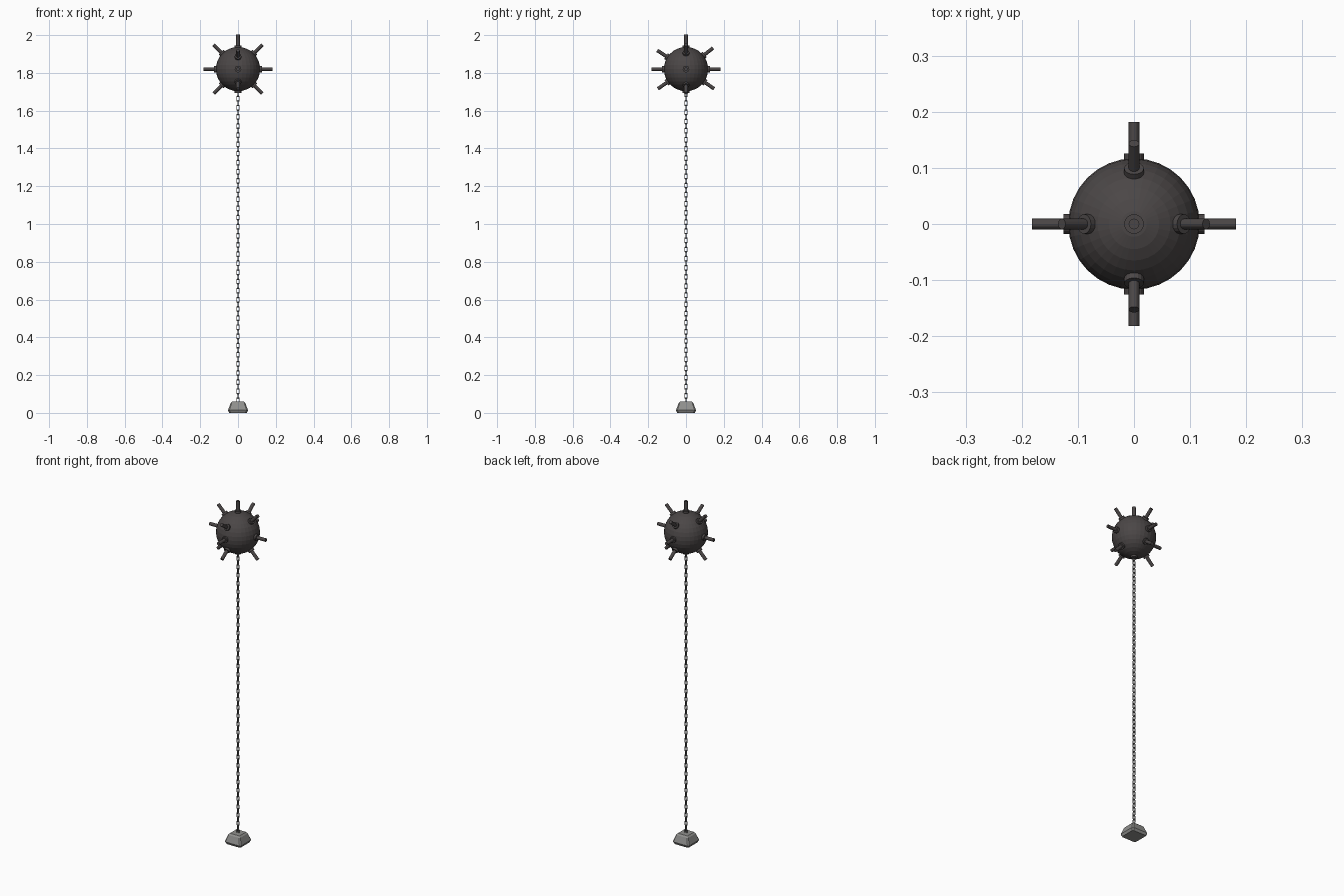
import bpy, bmesh
from math import radians, sin, cos, pi
from mathutils import Vector, Matrix

if "Cube" in bpy.data.objects:
    bpy.data.objects.remove(bpy.data.objects["Cube"])

C = Vector((0, 0, 1.82))
R = 0.117


def material(name, rgb):
    m = bpy.data.materials.new(name)
    m.diffuse_color = (*rgb, 1)
    m.use_nodes = True
    m.node_tree.nodes["Principled BSDF"].inputs["Base Color"].default_value = m.diffuse_color
    return m


dark = material("dark_iron", (0.07, 0.062, 0.062))
steel = material("chain_steel", (0.13, 0.13, 0.13))
stone = material("weight_grey", (0.28, 0.28, 0.27))


def make(name, bm, mat):
    bmesh.ops.recalc_face_normals(bm, faces=bm.faces)
    me = bpy.data.meshes.new(name)
    bm.to_mesh(me)
    bm.free()
    me.materials.append(mat)
    ob = bpy.data.objects.new(name, me)
    bpy.context.collection.objects.link(ob)
    return ob


def rod(bm, d, r, a, b, seg=12):
    # cylinder along direction d from the ball centre, between distances a and b
    d = d.normalized()
    m = Matrix.Translation(C + d * (a + b) / 2) @ d.to_track_quat('Z', 'Y').to_matrix().to_4x4()
    bmesh.ops.create_cone(bm, cap_ends=True, segments=seg, radius1=r, radius2=r,
                          depth=b - a, matrix=m)


# ball
bm = bmesh.new()
bmesh.ops.create_uvsphere(bm, u_segments=32, v_segments=16, radius=R,
                          matrix=Matrix.Translation(C))
make("ball", bm, dark)

# horns with collars: top, equator, and tilted pairs above and below
dirs = [Vector((0, 0, 1))]
for s in (-1, 1):
    dirs += [Vector((s, 0, 0)), Vector((0, s, 0))]
    for t in (-1, 1):
        dirs.append(Vector((s, 0, t)))
for s, e in ((-1, 33), (-1, -35), (1, 38), (1, -35)):
    dirs.append(Vector((0, s * cos(radians(e)), sin(radians(e)))))

horns, collars = bmesh.new(), bmesh.new()
for d in dirs:
    rod(horns, d, 0.0095, 0.10, 0.182)
    rod(collars, d, 0.0175, 0.10, 0.126, 16)
# chain mount under the ball
rod(collars, Vector((0, 0, -1)), 0.0175, 0.10, 0.126, 16)
make("horns", horns, dark)
make("horn_collars", collars, dark)


# chain of alternating oval links
def link(bm, z, turned, w=0.0068, h=0.0145, r=0.0026, n=12, k=6):
    rings = []
    for i in range(n):
        a = 2 * pi * (i + 0.5) / n
        out = Vector((cos(a), 0, sin(a)))
        mid = out * w + Vector((0, 0, (h - w) * (1 if sin(a) > 0 else -1)))
        ring = []
        for j in range(k):
            b = 2 * pi * j / k
            p = mid + out * r * cos(b) + Vector((0, r * sin(b), 0))
            if turned:
                p = Vector((p.y, p.x, p.z))
            ring.append(bm.verts.new(p + Vector((0, 0, z))))
        rings.append(ring)
    for i in range(n):
        for j in range(k):
            A, B, j2 = rings[i], rings[(i + 1) % n], (j + 1) % k
            bm.faces.new((A[j], A[j2], B[j2], B[j]))


bm = bmesh.new()
count, z0, z1 = 68, 0.066, 1.688
for i in range(count):
    link(bm, z0 + (z1 - z0) * i / (count - 1), i % 2)
make("chain", bm, steel)

# anchor weight: tapered block with chamfered edges
bm = bmesh.new()
loops = []
for s, z in ((0.046, 0), (0.053, 0.014), (0.039, 0.052), (0.031, 0.06)):
    c = s * 0.86
    pts = [(s, -c), (s, c), (c, s), (-c, s), (-s, c), (-s, -c), (-c, -s), (c, -s)]
    loops.append([bm.verts.new((x, y, z)) for x, y in pts])
for a, b in zip(loops, loops[1:]):
    for i in range(8):
        j = (i + 1) % 8
        bm.faces.new((a[i], a[j], b[j], b[i]))
bm.faces.new(loops[0])
bm.faces.new(loops[-1])
make("anchor_weight", bm, stone)
